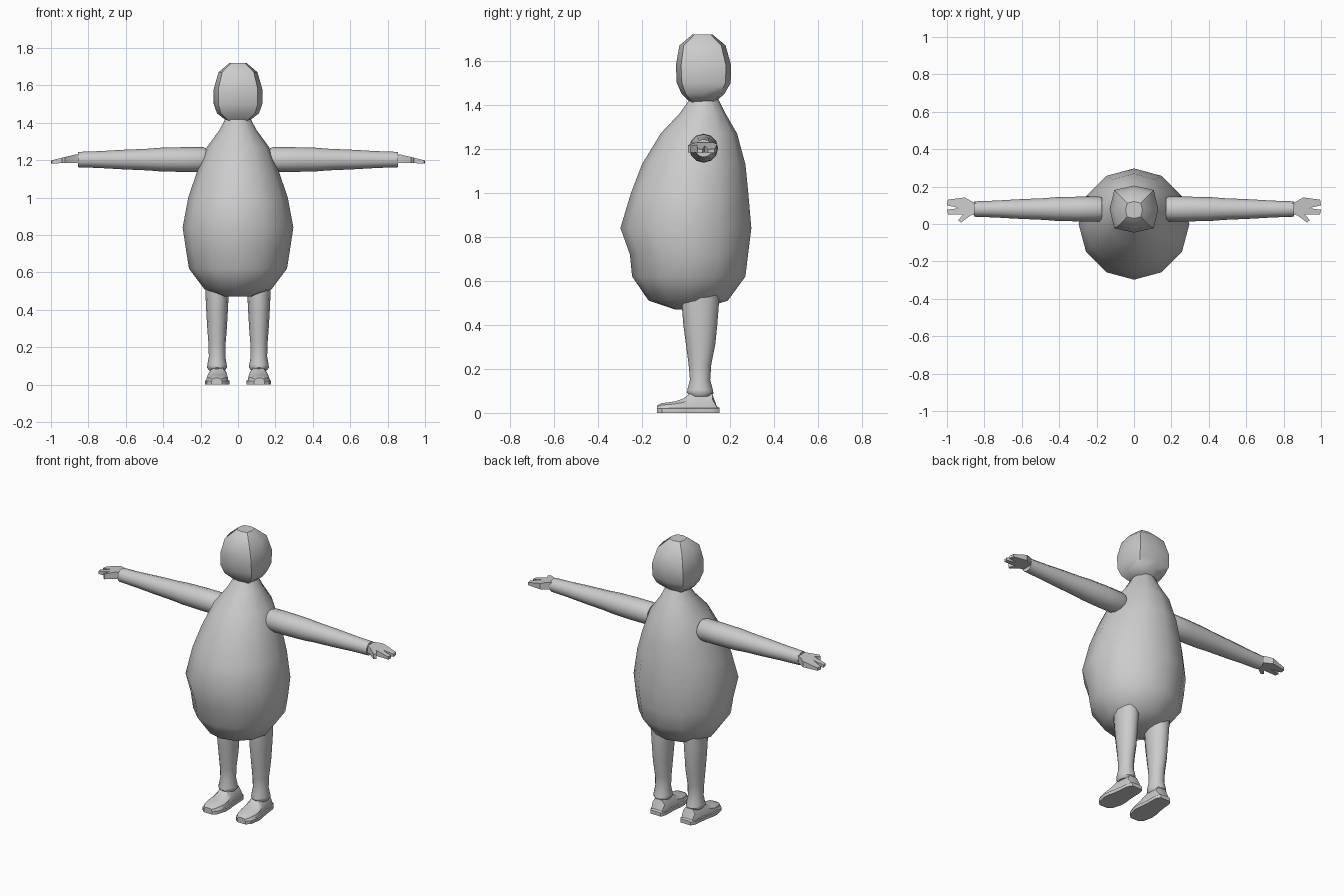
import bpy, bmesh, math
from mathutils import Vector

grey = bpy.data.materials.new("plain grey")
grey.diffuse_color = (0.6, 0.6, 0.6, 1)


def finish(name, bm, angle=45):
    bmesh.ops.recalc_face_normals(bm, faces=bm.faces)
    me = bpy.data.meshes.new(name)
    bm.to_mesh(me)
    bm.free()
    ob = bpy.data.objects.new(name, me)
    bpy.context.collection.objects.link(ob)
    me.materials.append(grey)
    bpy.ops.object.select_all(action='DESELECT')
    ob.select_set(True)
    bpy.context.view_layer.objects.active = ob
    bpy.ops.object.shade_smooth_by_angle(angle=math.radians(angle))
    return ob


def loft(name, rings, angle=45):
    """Skin a list of equal-length point rings and cap both ends."""
    bm = bmesh.new()
    loops = [[bm.verts.new(p) for p in r] for r in rings]
    n = len(loops[0])
    for a, b in zip(loops, loops[1:]):
        for i in range(n):
            j = (i + 1) % n
            bm.faces.new((a[i], a[j], b[j], b[i]))
    bm.faces.new(loops[0])
    bm.faces.new(loops[-1])
    return finish(name, bm, angle)


def oval(cx, cy, rx, ry, n, power=1.0):
    """Oval outline with a point at the front; power below 1 squares it off."""
    pts = []
    for i in range(n):
        a = 2 * math.pi * i / n
        s, c = math.sin(a), -math.cos(a)
        pts.append((cx + rx * math.copysign(abs(s) ** power, s),
                    cy + ry * math.copysign(abs(c) ** power, c)))
    return pts


def upright(name, rows, n, cx=0, power=1.0, angle=45):
    """Rows are z, half width, front y, back y."""
    return loft(name, [[(x, y, z) for x, y in
                        oval(cx, (f + b) / 2, w, (b - f) / 2, n, power)]
                       for z, w, f, b in rows], angle)


# Egg-shaped body with a narrow neck
upright("body", [
    (0.47, 0.07, -0.05, 0.06), (0.51, 0.18, -0.17, 0.19), (0.62, 0.262, -0.245, 0.27),
    (0.72, 0.278, -0.255, 0.282), (0.84, 0.296, -0.298, 0.297), (1.0, 0.266, -0.25, 0.283),
    (1.13, 0.222, -0.20, 0.27), (1.27, 0.166, -0.115, 0.232), (1.36, 0.10, -0.03, 0.18),
    (1.43, 0.062, 0.02, 0.145)], 12)

# Squarish faceted head
upright("head", [
    (1.41, 0.06, 0.02, 0.13), (1.45, 0.112, -0.02, 0.175), (1.50, 0.13, -0.042, 0.203),
    (1.58, 0.13, -0.046, 0.205), (1.67, 0.104, -0.03, 0.18), (1.72, 0.045, 0.03, 0.12)],
    8, power=0.6, angle=40)

for side, tag in ((-1, "left"), (1, "right")):
    # Sleeve tapering to the wrist
    arm = [(0.17, 0.060), (0.185, 0.066), (0.30, 0.066), (0.42, 0.063), (0.48, 0.058),
           (0.62, 0.052), (0.74, 0.045), (0.855, 0.041)]
    loft(tag + "_arm", [[(side * x, 0.08 + u, 1.203 + v) for u, v in oval(0, 0, r, r, 12)]
                        for x, r in arm])

    # Mitten-like hand with two fingers and a thumb
    outline = [(0.84, 0.055), (0.875, 0.045), (0.925, 0.008), (0.94, 0.02), (0.915, 0.05),
               (0.995, 0.052), (1.0, 0.076), (0.935, 0.085), (1.0, 0.10), (0.995, 0.13),
               (0.905, 0.142), (0.875, 0.125), (0.84, 0.108)]

    def hand_ring(sign):
        pts = []
        for x, y in outline:
            t = max(0, (x - 0.87) / 0.13)
            pts.append((side * x, y, 1.208 - 0.018 * t + sign * (0.022 - 0.014 * t)))
        return pts
    loft(tag + "_hand", [hand_ring(-1), hand_ring(1)], 30)

    # Leg with a flared ankle cuff
    upright(tag + "_leg", [
        (0.075, 0.042, 0.02, 0.11), (0.09, 0.053, 0.005, 0.125), (0.105, 0.052, 0.006, 0.122),
        (0.15, 0.044, 0.018, 0.11), (0.22, 0.046, 0.012, 0.115), (0.31, 0.053, 0.0, 0.133),
        (0.40, 0.058, -0.012, 0.142), (0.50, 0.063, -0.02, 0.15), (0.57, 0.063, -0.02, 0.15)],
        12, cx=side * 0.112)

    # Shoe, skinned from toe to heel: y, half width, height
    shoe = [(-0.132, 0.028, 0.034), (-0.11, 0.052, 0.044), (-0.05, 0.066, 0.052),
            (-0.01, 0.064, 0.066), (0.02, 0.058, 0.09), (0.07, 0.053, 0.092),
            (0.12, 0.05, 0.085), (0.14, 0.044, 0.03), (0.152, 0.034, 0.024)]
    rings = []
    for y, w, h in shoe:
        half = [(w, 0), (w, 0.02), (0.9 * w, 0.023), (0.82 * w, 0.023 + 0.6 * (h - 0.023)),
                (0.5 * w, h)]
        sec = half + [(-a, b) for a, b in reversed(half)]
        rings.append([(side * (0.109 - 0.08 * (y - 0.01) * 0.5) + a, y, b) for a, b in sec])
    loft(tag + "_shoe", rings, 35)
